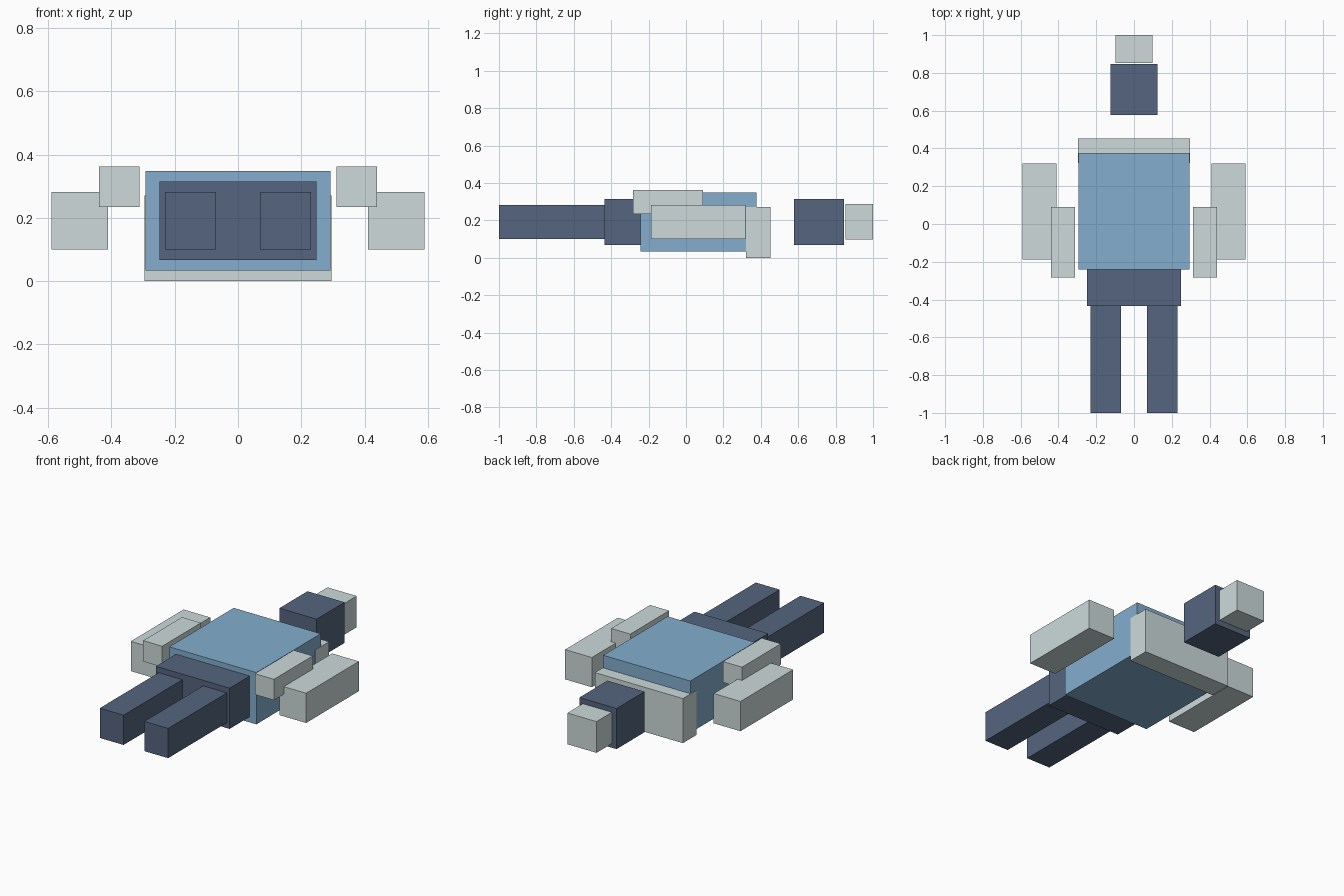
import bpy

if "Cube" in bpy.data.objects:
    bpy.data.objects.remove(bpy.data.objects["Cube"])


def material(name, rgb):
    m = bpy.data.materials.new(name)
    m.diffuse_color = (*rgb, 1)
    m.use_nodes = True
    m.node_tree.nodes["Principled BSDF"].inputs["Base Color"].default_value = m.diffuse_color
    return m


blue = material("blue", (0.23, 0.42, 0.62))
navy = material("navy", (0.09, 0.13, 0.21))
pale = material("pale", (0.61, 0.70, 0.70))


def box(name, x, y, z, mat):
    """Box spanning the given (min, max) range on each axis."""
    bpy.ops.mesh.primitive_cube_add(size=1, location=[sum(r) / 2 for r in (x, y, z)])
    ob = bpy.context.object
    ob.name = name
    ob.scale = [r[1] - r[0] for r in (x, y, z)]
    bpy.ops.object.transform_apply(location=False, rotation=False, scale=True)
    ob.data.materials.append(mat)
    return ob


def pair(name, x, y, z, mat):
    """The same box on both sides of x = 0."""
    box("right_" + name, x, y, z, mat)
    box("left_" + name, (-x[1], -x[0]), y, z, mat)


# Body along the y axis
box("torso", (-0.293, 0.293), (-0.242, 0.377), (0.033, 0.348), blue)
box("shoulder_slab", (-0.296, 0.296), (0.322, 0.453), (0.0, 0.271), pale)
box("pelvis", (-0.248, 0.248), (-0.435, -0.242), (0.067, 0.315), navy)

# Separate blocks at the far end
box("head", (-0.125, 0.125), (0.577, 0.846), (0.068, 0.315), navy)
box("head_cap", (-0.098, 0.098), (0.852, 1.0), (0.097, 0.287), pale)

# Limbs
pair("leg", (0.07, 0.23), (-1.0, -0.435), (0.10, 0.281), navy)
pair("outer_arm", (0.41, 0.59), (-0.188, 0.319), (0.10, 0.281), pale)
pair("inner_arm", (0.312, 0.44), (-0.283, 0.09), (0.235, 0.362), pale)
